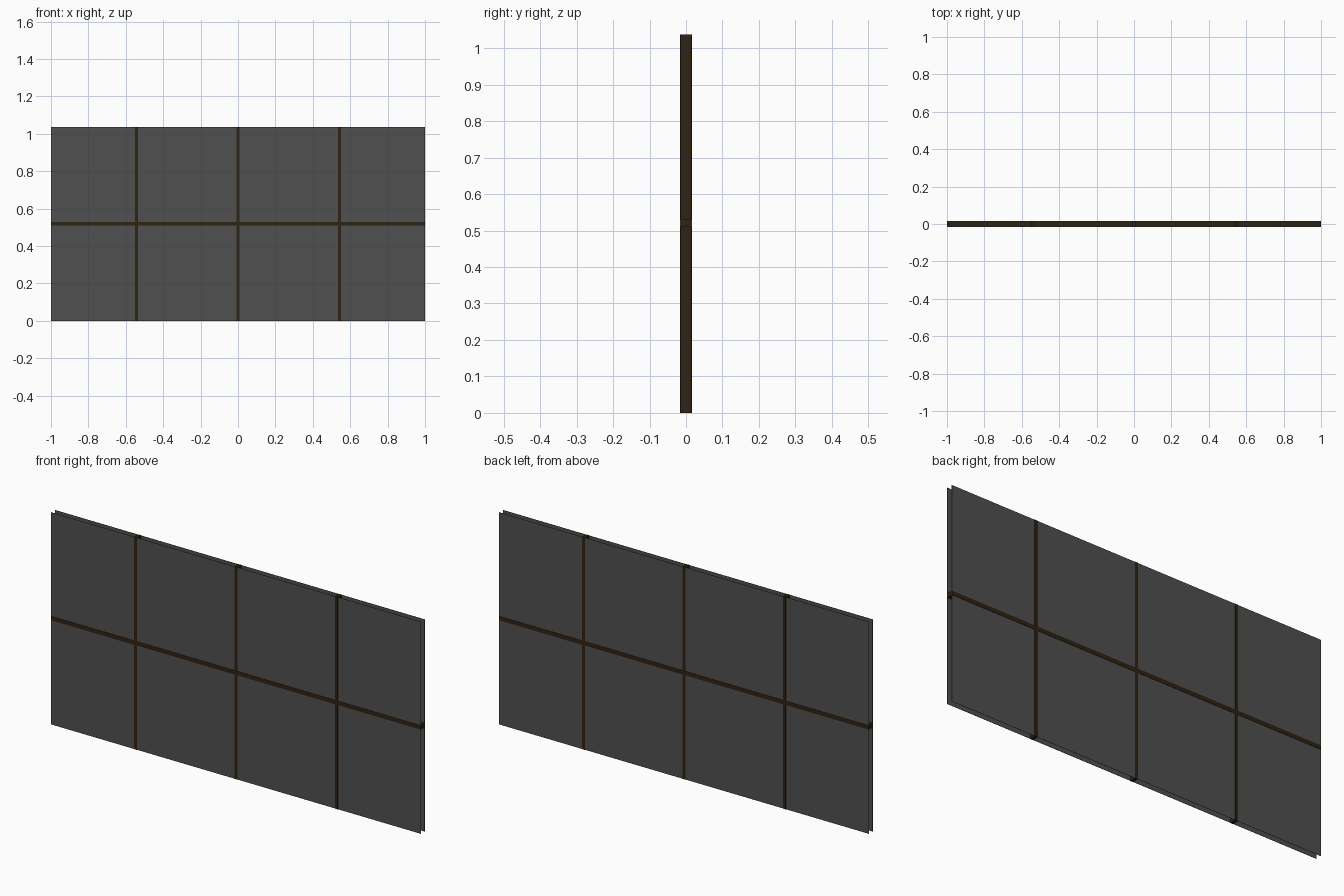
import bpy

if "Cube" in bpy.data.objects:
    bpy.data.objects.remove(bpy.data.objects["Cube"])

def material(name, rgb):
    m = bpy.data.materials.new(name)
    m.diffuse_color = (*rgb, 1.0)
    m.use_nodes = True
    m.node_tree.nodes["Principled BSDF"].inputs["Base Color"].default_value = m.diffuse_color
    return m

GLASS = material("smoky glass grey", (0.08, 0.08, 0.08))
WOOD = material("dark brown", (0.028, 0.016, 0.006))

H = 1.037      # window height
D = 0.033      # glazing bar depth
PANE_Y = 0.0145  # offset of each glass sheet from the centre

def box(name, loc, size, mat):
    bpy.ops.mesh.primitive_cube_add(size=1, location=loc)
    ob = bpy.context.object
    ob.name = name
    ob.scale = size
    bpy.ops.object.transform_apply(location=False, rotation=False, scale=True)
    ob.data.materials.append(mat)
    return ob

# double glazing: two thin sheets with an open gap between them
for name, side in (("front_glass", -1), ("back_glass", 1)):
    box(name, (0, side * PANE_Y, H / 2), (2.0, 0.001, H), GLASS)

# vertical glazing bars
for i in (-1, 0, 1):
    box(f"vertical_bar_{i + 2}", (i * 0.543, 0, H / 2), (0.016, D, H), WOOD)

# horizontal glazing bar
box("horizontal_bar", (0, 0, 0.52), (2.0, D, 0.02), WOOD)
